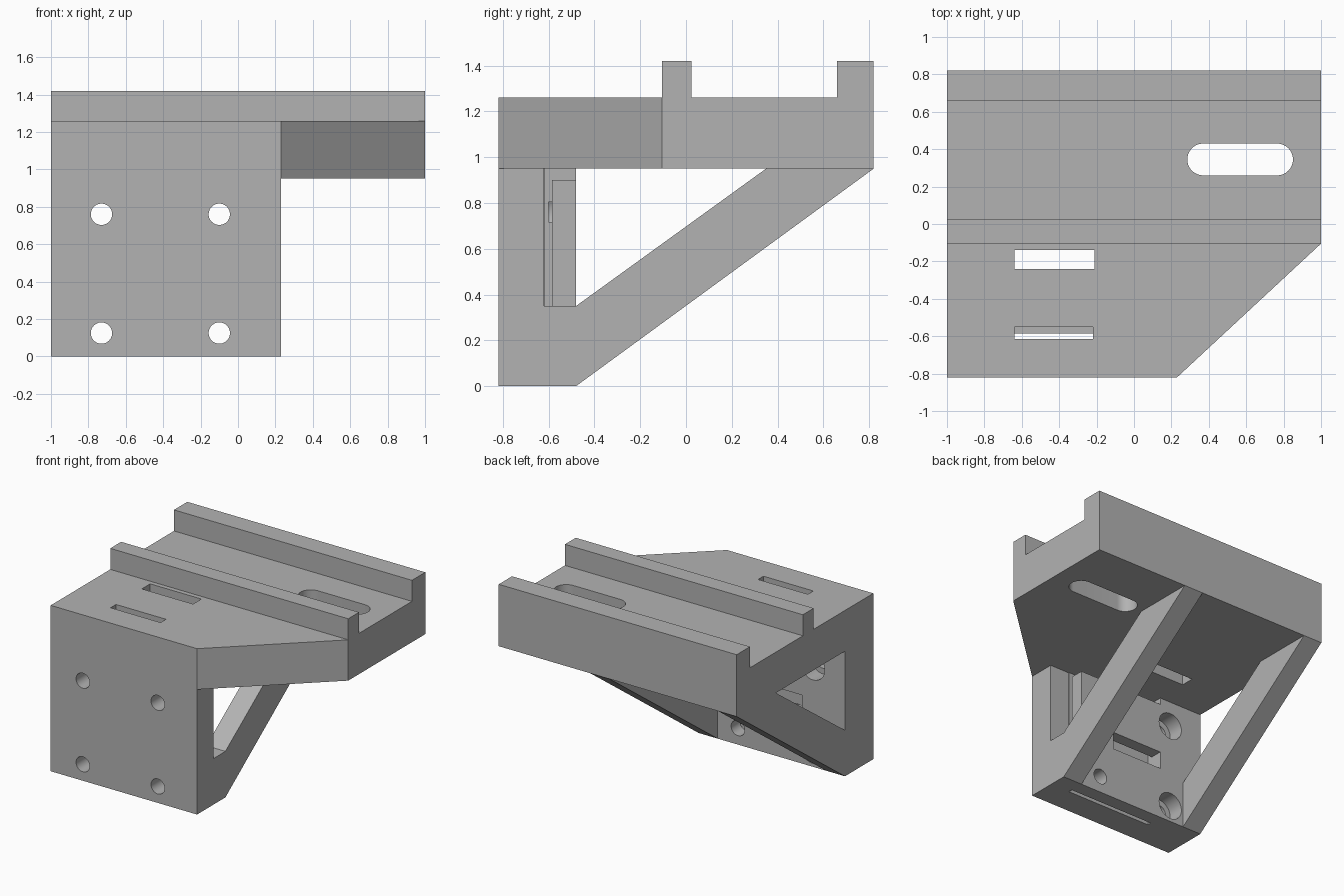
import bpy, bmesh, math
from mathutils import Matrix, Vector

cube = bpy.data.objects.get("Cube")
if cube:
    bpy.data.objects.remove(cube, do_unlink=True)

grey = bpy.data.materials.new("plain grey")
grey.use_nodes = True
grey.diffuse_color = (0.45, 0.45, 0.45, 1)
grey.node_tree.nodes["Principled BSDF"].inputs["Base Color"].default_value = grey.diffuse_color


def prism(name, points, axis, low, high):
    """Extrude a flat outline along an axis: x takes (y, z), y takes (x, z), z takes (x, y)."""
    place = {"x": lambda a, b: (low, a, b),
             "y": lambda a, b: (a, low, b),
             "z": lambda a, b: (a, b, low)}[axis]
    bm = bmesh.new()
    face = bm.faces.new([bm.verts.new(place(a, b)) for a, b in points])
    out = bmesh.ops.extrude_face_region(bm, geom=[face])
    move = Vector([(high - low) * (axis == k) for k in "xyz"])
    bmesh.ops.translate(bm, vec=move, verts=[v for v in out["geom"] if isinstance(v, bmesh.types.BMVert)])
    bmesh.ops.recalc_face_normals(bm, faces=bm.faces)
    mesh = bpy.data.meshes.new(name)
    bm.to_mesh(mesh)
    bm.free()
    mesh.materials.append(grey)
    obj = bpy.data.objects.new(name, mesh)
    bpy.context.collection.objects.link(obj)
    return obj


def box(name, x, y, z):
    return prism(name, [(x[0], y[0]), (x[1], y[0]), (x[1], y[1]), (x[0], y[1])], "z", *z)


def arc(cx, cy, r, start=0, sweep=360, n=48):
    count = n if sweep == 360 else n + 1
    return [(cx + r * math.cos(math.radians(start + sweep * i / n)),
             cy + r * math.sin(math.radians(start + sweep * i / n))) for i in range(count)]


def cut(body, cutter):
    cutter.hide_render = True
    mod = body.modifiers.new("cut", "BOOLEAN")
    mod.operation, mod.solver, mod.object = "DIFFERENCE", "EXACT", cutter
    bpy.context.view_layer.objects.active = body
    bpy.ops.object.modifier_apply(modifier=mod.name)
    bpy.data.objects.remove(cutter, do_unlink=True)


FRONT, WALL, BACK = -0.82, -0.48, 0.82
SIDE, UNDER, DECK, RAIL = 0.23, 0.95, 1.26, 1.42

# Whole side outline: plate, sloped braces, deck and two rails
bracket = prism("bracket", [
    (FRONT, 0), (WALL, 0), (BACK, UNDER), (BACK, RAIL), (0.66, RAIL), (0.66, DECK),
    (0.025, DECK), (0.025, RAIL), (-0.105, RAIL), (-0.105, DECK), (FRONT, DECK)], "x", -1, 1)

# Space beside the plate, and the deck's slanted corner
cut(bracket, box("side_space", (SIDE, 2), (-2, 2), (-1, UNDER)))
cut(bracket, prism("corner_cut", [(SIDE, FRONT), (1, -0.105), (1.5, -0.105), (1.5, -1.5), (SIDE, -1.5)],
                   "z", 0.5, 2))

# Hollow between the two braces, then the window through both
inner = 0.07
cut(bracket, box("brace_gap", (-0.845, inner), (WALL, 2), (-1, UNDER)))
cut(bracket, prism("brace_window", [(WALL, 0.35), (0.35, UNDER), (WALL, UNDER)], "x", -2, 0.5))
cut(bracket, box("window_pocket", (inner, 0.5), (-0.62, WALL), (0.35, UNDER)))

# Belt channel with rounded teeth, open below and into the pocket
cut(bracket, box("belt_channel", (-0.64, inner), (-0.615, -0.585), (-1, UNDER)))
for i in range(8):
    cut(bracket, prism("belt_tooth", arc(-0.585, 0.4 + 0.063 * i, 0.016, n=12), "x", -0.64, inner))
cut(bracket, box("belt_gap", (-0.64, inner), (-0.615, WALL), (0.9, UNDER)))
cut(bracket, box("belt_exit", (-0.64, -0.22), (-0.6, -0.4), (0.39, 0.52)))

# Slots through the deck
cut(bracket, box("front_deck_slot", (-0.64, -0.22), (-0.615, -0.55), (0.92, 2)))
cut(bracket, box("rear_deck_slot", (-0.64, -0.21), (-0.24, -0.14), (0.5, 2)))
cut(bracket, prism("rounded_slot", arc(0.765, 0.345, 0.085, -90, 180, 24)
                   + arc(0.37, 0.345, 0.085, 90, 180, 24), "z", 0.5, 2))

# Mounting holes, the outer column with counterbores
for z in (0.125, 0.76):
    for x in (-0.73, -0.1):
        cut(bracket, prism("screw_hole", arc(x, z, 0.057), "y", -1, -0.4))
    cut(bracket, prism("counterbore", arc(-0.73, z, 0.1), "y", -0.6, -0.4))

bpy.ops.object.select_all(action="DESELECT")
bracket.select_set(True)
bpy.context.view_layer.objects.active = bracket
bpy.ops.object.shade_smooth_by_angle(angle=math.radians(30))
